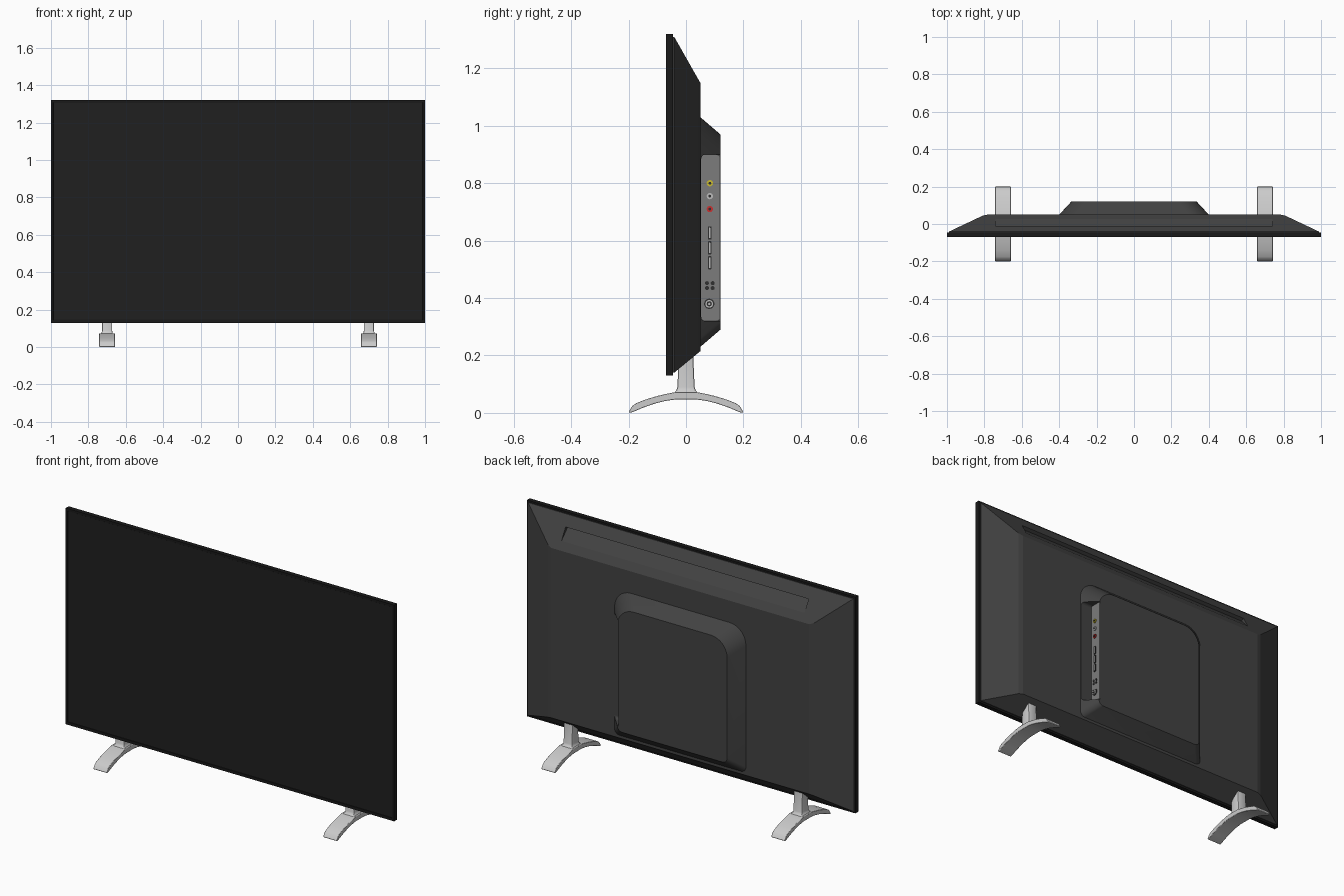
import bpy, bmesh, math
from mathutils import Vector

if "Cube" in bpy.data.objects:
    bpy.data.objects.remove(bpy.data.objects["Cube"])


def material(name, r, g, b):
    m = bpy.data.materials.new(name)
    m.diffuse_color = (r, g, b, 1)
    m.use_nodes = True
    m.node_tree.nodes["Principled BSDF"].inputs["Base Color"].default_value = m.diffuse_color
    return m


SCREEN = material("screen_black", .014, .014, .014)
FRAME = material("frame_black", .01, .01, .01)
SHELL = material("shell_grey", .055, .055, .055)
PANEL = material("panel_grey", .2, .2, .2)
DARK = material("socket_dark", .03, .03, .03)
METAL = material("metal", .5, .5, .5)
YELLOW = material("yellow", .6, .5, .03)
RED = material("red", .6, .03, .03)


def loft(name, loops, mat=None):
    """Skin a closed solid through loops that share a point count."""
    bm = bmesh.new()
    rings = [[bm.verts.new(p) for p in loop] for loop in loops]
    n = len(rings[0])
    for a, b in zip(rings, rings[1:]):
        for i in range(n):
            j = (i + 1) % n
            bm.faces.new((a[i], a[j], b[j], b[i]))
    bm.faces.new(rings[0])
    bm.faces.new(rings[-1])
    bmesh.ops.recalc_face_normals(bm, faces=bm.faces)
    me = bpy.data.meshes.new(name)
    bm.to_mesh(me)
    bm.free()
    ob = bpy.data.objects.new(name, me)
    bpy.context.collection.objects.link(ob)
    if mat:
        me.materials.append(mat)
    return ob


def smooth(ob, angle=30):
    bpy.ops.object.select_all(action='DESELECT')
    ob.select_set(True)
    bpy.context.view_layer.objects.active = ob
    bpy.ops.object.shade_smooth_by_angle(angle=math.radians(angle))


def rect(y, hx, z0, z1):
    return [(-hx, y, z0), (hx, y, z0), (hx, y, z1), (-hx, y, z1)]


def rounded(a0, a1, z0, z1, r_low, r_top, seg=8):
    """Rounded rectangle as 2D points, with separate low and top radii."""
    pts = []
    for ca, cz, r, start in ((a1 - r_low, z0 + r_low, r_low, -90),
                             (a1 - r_top, z1 - r_top, r_top, 0),
                             (a0 + r_top, z1 - r_top, r_top, 90),
                             (a0 + r_low, z0 + r_low, r_low, 180)):
        for i in range(seg + 1):
            t = math.radians(start + 90 * i / seg)
            pts.append((ca + r * math.cos(t), cz + r * math.sin(t)))
    return pts


def cut(ob, cutter):
    mod = ob.modifiers.new("cut", 'BOOLEAN')
    mod.operation = 'DIFFERENCE'
    mod.object = cutter
    cutter.hide_render = True
    cutter.hide_set(True)


def prism_x(name, profile, x0, x1, mat=None):
    return loft(name, [[(x, y, z) for y, z in profile] for x in (x0, x1)], mat)


# Front frame with a slightly sunken screen
loft("front_frame", [rect(-.045, 1, .13, 1.32), rect(-.07, 1, .13, 1.32),
                     rect(-.07, .988, .145, 1.308), rect(-.068, .987, .146, 1.307)], FRAME)
loft("screen", [rect(-.06, .986, .147, 1.306), rect(-.0685, .986, .147, 1.306)], SCREEN)

# Tapered back shell
shell = loft("back_shell", [rect(-.05, .99, .14, 1.31), rect(-.041, .99, .14, 1.31),
                            rect(.044, .81, .21, 1.16), rect(.05, .785, .215, 1.15)], SHELL)

# Long vent notch on the upper slope
low, high = Vector((.026, 1.191)), Vector((-.01, 1.254))
out = Vector((.87, .49))
vent = prism_x("vent_cutter", [low, low + out * .03, high + out * .03, high - out * .018],
               -.74, .74)
cut(shell, vent)

# Electronics housing with sloped sides
housing = loft("rear_housing",
               [[(a, y, z) for a, z in rounded(-hx, hx, z0, z1, .03, .1)]
                for y, hx, z0, z1 in ((.045, .40, .23, 1.03), (.05, .40, .23, 1.03),
                                      (.12, .335, .29, .97))], SHELL)
PX = .33
recess = prism_x("recess_cutter", rounded(.053, .16, .32, .90, .015, .015), PX - .003, .5)
cut(housing, recess)
smooth(housing)

# Connector panel
prism_x("connector_panel", rounded(.053, .117, .322, .898, .01, .01), PX - .01, PX, PANEL)


def socket(name, y, z, r, depth, mat):
    bpy.ops.mesh.primitive_cylinder_add(vertices=20, radius=r, depth=depth,
                                        location=(PX + depth / 2 - .001, y, z),
                                        rotation=(0, math.pi / 2, 0))
    ob = bpy.context.object
    ob.name = name
    ob.data.materials.append(mat)
    smooth(ob)


# Colour-coded round sockets and the aerial socket
for z, mat in ((.80, YELLOW), (.755, METAL), (.71, RED)):
    socket("av_socket", .083, z, .011, .006, mat)
    socket("av_socket_hole", .083, z, .005, .008, DARK)
for r, d, mat in ((.018, .004, DARK), (.015, .01, METAL), (.009, .011, DARK), (.004, .013, METAL)):
    socket("aerial_socket", .081, .38, r, d, mat)
for y in (.073, .093):
    for z in (.435, .452):
        socket("audio_jack", y, z, .007, .003, DARK)

# Flat digital sockets
for z in (.627, .575, .523):
    prism_x("video_socket", rounded(.076, .089, z - .023, z + .023, .003, .003, 2),
            PX - .002, PX + .004, DARK)
    prism_x("video_socket_tongue", rounded(.080, .085, z - .018, z + .018, .001, .001, 1),
            PX - .002, PX + .005, METAL)

# Arched feet with flared necks
half = [(.035, .073), (.065, .067), (.1, .059), (.14, .047), (.175, .033), (.187, .024),
        (.2, .003), (.197, 0), (.185, .003), (.15, .018), (.11, .032), (.07, .042), (.035, .047)]
profile = half + [(-y, z) for y, z in reversed(half)]
for side, x in (("left", -.7), ("right", .7)):
    foot = prism_x(side + "_foot", profile, x - .042, x + .042)
    bev = foot.modifiers.new("soft_edges", 'BEVEL')
    bev.width, bev.segments, bev.limit_method = .006, 2, 'ANGLE'
    bev.angle_limit = math.radians(40)
    smooth(foot)
    neck = loft(side + "_neck",
                [[(x + a, y, z) for y, z in [(0, h)] * 0] or
                 [(x + px, py, h) for px, py in rounded(-hx, hx, -hy, hy, .006, .006, 2)]
                 for h, hx, hy in ((.055, .04, .06), (.069, .036, .043), (.078, .029, .034),
                                   (.09, .027, .03), (.2, .027, .025))])
    smooth(neck)
